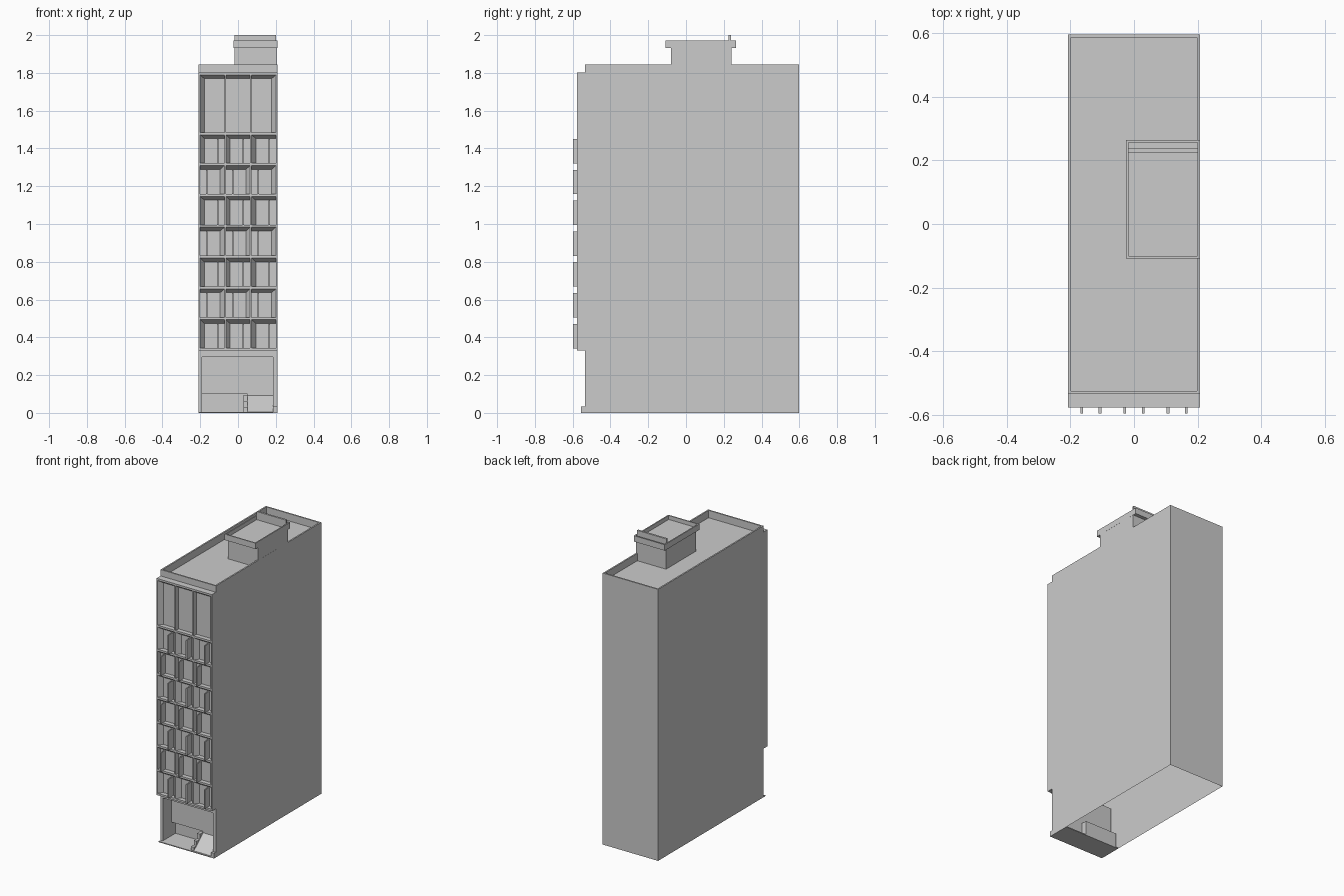
import bpy, bmesh

if "Cube" in bpy.data.objects:
    bpy.data.objects.remove(bpy.data.objects["Cube"])

W = 0.208                       # half width
FRONT, GLASS, BACK = -0.578, -0.548, 0.597


def make(name, bm):
    bmesh.ops.recalc_face_normals(bm, faces=bm.faces)
    me = bpy.data.meshes.new(name)
    bm.to_mesh(me)
    bm.free()
    ob = bpy.data.objects.new(name, me)
    bpy.context.collection.objects.link(ob)
    return ob


def prism(bm, pts, axis, a, b):
    """Extrude a 2D outline along x (pts = y,z) or z (pts = x,y)."""
    def co(p, t):
        return (t, p[0], p[1]) if axis == 'x' else (p[0], p[1], t)
    lo = [bm.verts.new(co(p, a)) for p in pts]
    hi = [bm.verts.new(co(p, b)) for p in pts]
    bm.faces.new(lo)
    bm.faces.new(hi[::-1])
    n = len(pts)
    for i in range(n):
        j = (i + 1) % n
        bm.faces.new((lo[j], lo[i], hi[i], hi[j]))


def box(bm, x0, x1, y0, y1, z0, z1):
    prism(bm, [(x0, y0), (x1, y0), (x1, y1), (x0, y1)], 'z', z0, z1)


def cut(ob, *boxes):
    for b in boxes:
        bm = bmesh.new()
        box(bm, *b)
        cutter = make("cutter", bm)
        cutter.hide_render = True
        mod = ob.modifiers.new("cut", 'BOOLEAN')
        mod.operation, mod.solver, mod.object = 'DIFFERENCE', 'EXACT', cutter
        bpy.context.view_layer.objects.active = ob
        bpy.ops.object.modifier_apply(modifier=mod.name)
        bpy.data.objects.remove(cutter)


# Main block: side profile with projecting upper storeys
bm = bmesh.new()
prism(bm, [(-0.535, 0), (BACK, 0), (BACK, 1.845), (-0.535, 1.845), (-0.535, 1.79),
           (GLASS, 1.79), (GLASS, 0.34), (-0.535, 0.34)], 'x', -W, W)
body = make("building_body", bm)
# Entrance recess (two depths) and sunken roof
cut(body,
    (-0.19, 0.186, -0.7, -0.445, -0.1, 0.297),
    (-0.19, 0.05, -0.5, -0.40, -0.1, 0.1),
    (-W + 0.01, W - 0.01, -0.525, BACK - 0.01, 1.795, 2.2))
# The shell is open underneath
bm = bmesh.new()
bm.from_mesh(body.data)
under = [f for f in bm.faces if all(v.co.z < 1e-4 for v in f.verts)]
bmesh.ops.delete(bm, geom=under, context='FACES')
bm.to_mesh(body.data)
bm.free()

# Facade grid
Z0, STEP, TOP = 0.335, 0.1632, 1.802
levels = [Z0 + STEP * k for k in range(8)] + [TOP - 0.008]
bars = [-W + 0.004, -0.068, 0.068, W - 0.004]
bm = bmesh.new()
for x in bars:
    box(bm, x - 0.004, x + 0.004, FRONT, GLASS + 0.01, Z0 - 0.004, TOP)
for z in levels:
    box(bm, -W, W, FRONT, GLASS + 0.01, z - 0.005, z + 0.008)
box(bm, -W, W, FRONT, -0.53, 1.79, TOP)
box(bm, -W, W, FRONT, -0.53, Z0 - 0.005, Z0 + 0.006)
make("facade_grid", bm)

# Slanted reveals and projecting fins, alternating by storey
reveals, fins = bmesh.new(), bmesh.new()
for k in range(8):
    lo, hi = levels[k] + 0.008, levels[k + 1] - 0.005
    for c in range(3):
        l, r = bars[c] + 0.004, bars[c + 1] - 0.004
        prism(reveals, [(FRONT, hi), (GLASS, hi), (GLASS, hi - 0.02)], 'x', l, r)
        side = (c - 1) if k == 7 else (-1 if k % 2 == 0 else 1)
        if side:
            e = l if side < 0 else r
            prism(reveals, [(e, FRONT), (e, GLASS), (e - side * 0.022, GLASS)], 'z', lo, hi)
        if k < 7:
            x = (l + r) / 2 - side * 0.029
            box(fins, x - 0.004, x + 0.004, -0.597, GLASS + 0.005, lo - 0.001, hi - 0.022)
make("window_reveals", reveals)
make("window_fins", fins)

# Entrance floor
bm = bmesh.new()
box(bm, -W, W, -0.555, -0.40, 0, 0.006)
make("entrance_floor", bm)

# Ramp, stepped cheek beside it and low kerb
bm = bmesh.new()
prism(bm, [(-0.545, 0.006), (-0.44, 0.006), (-0.44, 0.095)], 'x', 0.05, 0.186)
make("entrance_ramp", bm)
bm = bmesh.new()
for y, z in ((-0.545, 0.03), (-0.515, 0.06), (-0.48, 0.095)):
    box(bm, 0.028, 0.05, y, -0.44, 0.004, z)
make("entrance_steps", bm)
bm = bmesh.new()
box(bm, 0.186, W, -0.555, -0.53, 0.0, 0.035)
make("entrance_kerb", bm)

# Rooftop room, rimmed roof slab and upstand
bm = bmesh.new()
box(bm, -0.018, W - 0.0005, -0.08, 0.24, 1.79, 1.935)
make("rooftop_room", bm)
bm = bmesh.new()
box(bm, -0.025, W, -0.108, 0.264, 1.932, 1.972)
slab = make("rooftop_slab", bm)
cut(slab, (-0.017, W - 0.008, -0.1, 0.256, 1.945, 2.1))
bm = bmesh.new()
box(bm, -0.019, W - 0.006, 0.225, 0.238, 1.94, 2.0)
make("rooftop_upstand", bm)
